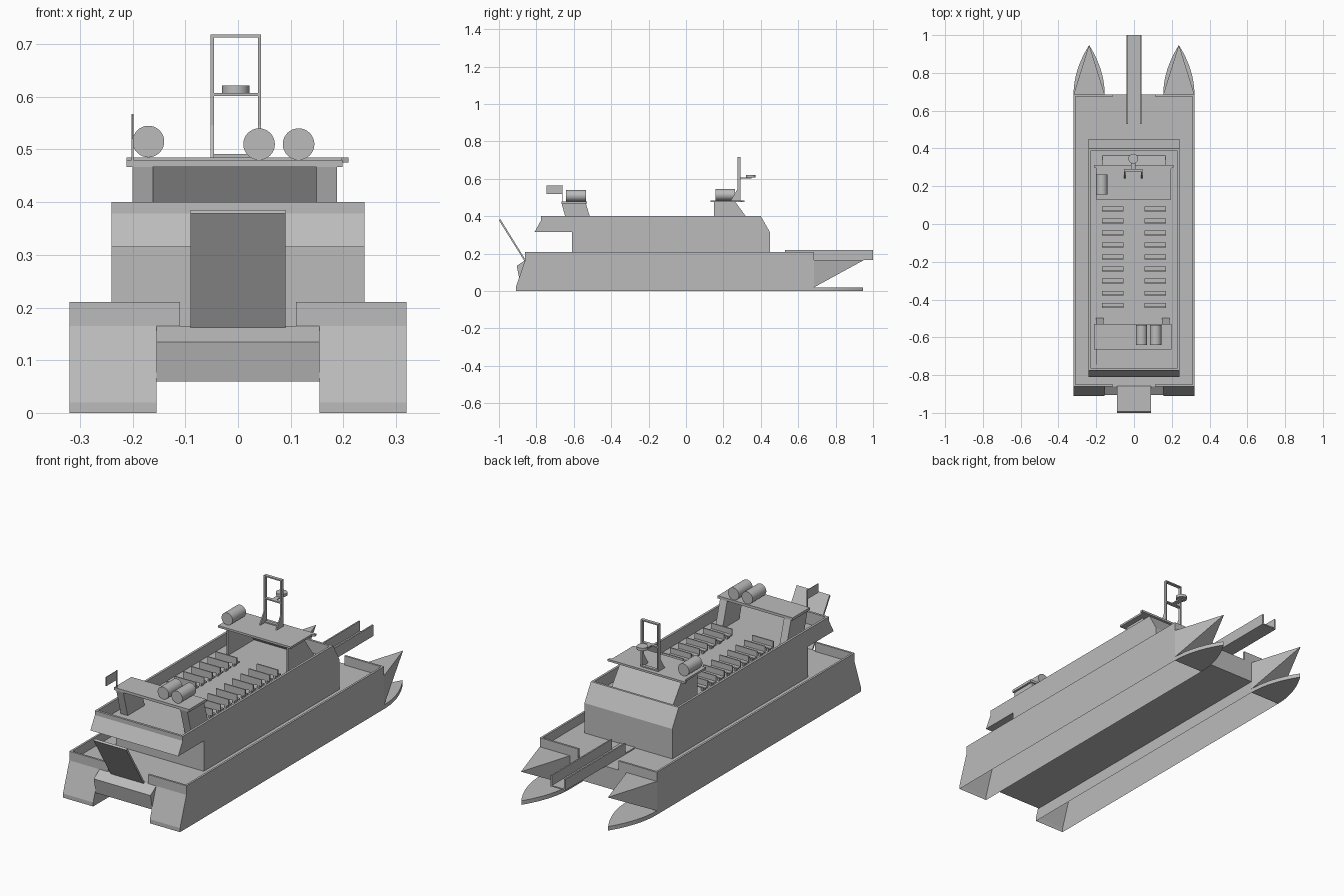
import bpy, bmesh, math
from mathutils import Vector, Matrix

if "Cube" in bpy.data.objects:
    bpy.data.objects.remove(bpy.data.objects["Cube"])

grey = bpy.data.materials.new("plain grey")
grey.diffuse_color = (0.5, 0.5, 0.5, 1)
grey.use_nodes = True
grey.node_tree.nodes["Principled BSDF"].inputs["Base Color"].default_value = grey.diffuse_color


def finish(name, bm, recalc=True):
    if recalc:
        bmesh.ops.recalc_face_normals(bm, faces=bm.faces[:])
    me = bpy.data.meshes.new(name)
    bm.to_mesh(me)
    bm.free()
    me.materials.append(grey)
    ob = bpy.data.objects.new(name, me)
    bpy.context.collection.objects.link(ob)
    return ob


def add_box(bm, x0, x1, y0, y1, z0, z1):
    m = Matrix.Translation(((x0 + x1) / 2, (y0 + y1) / 2, (z0 + z1) / 2)) @ \
        Matrix.Diagonal((x1 - x0, y1 - y0, z1 - z0, 1))
    bmesh.ops.create_cube(bm, size=1, matrix=m)


def boxes(name, items):
    bm = bmesh.new()
    for b in items:
        add_box(bm, *b)
    return finish(name, bm)


def prism_bm(pts, offset):
    """Closed prism: a flat 3D outline swept along an offset."""
    bm = bmesh.new()
    a = [bm.verts.new(p) for p in pts]
    b = [bm.verts.new(Vector(p) + Vector(offset)) for p in pts]
    bm.faces.new(a)
    bm.faces.new(b[::-1])
    n = len(pts)
    for i in range(n):
        bm.faces.new((a[i], a[(i + 1) % n], b[(i + 1) % n], b[i]))
    bmesh.ops.recalc_face_normals(bm, faces=bm.faces[:])
    return bm


def side_prism(name, yz, x0, x1):
    return finish(name, prism_bm([(x0, y, z) for y, z in yz], (x1 - x0, 0, 0)))


def cylinder(name, centre, r, length, axis='Z', n=32):
    bm = bmesh.new()
    m = Matrix.Translation(centre)
    if axis == 'Y':
        m = m @ Matrix.Rotation(math.pi / 2, 4, 'X')
    bmesh.ops.create_cone(bm, cap_ends=True, segments=n, radius1=r, radius2=r, depth=length, matrix=m)
    ob = finish(name, bm)
    bpy.context.view_layer.objects.active = ob
    ob.select_set(True)
    bpy.ops.object.shade_smooth_by_angle()
    ob.select_set(False)


# twin hulls, open underneath, with pointed bows and curved foot plates
for s, tag in ((-1, "left"), (1, "right")):
    a, b, c = 0.155 * s, 0.32 * s, 0.2375 * s
    prof = [(-0.91, 0), (-0.91, 0.02), (-0.86, 0.165), (0.685, 0.165), (0.685, 0)]
    bm = prism_bm([(a, y, z) for y, z in prof], (b - a, 0, 0))
    low = [f for f in bm.faces if all(v.co.z < 0.001 for v in f.verts)]
    bmesh.ops.delete(bm, geom=low, context='FACES')
    finish(tag + "_hull", bm, False)

    bm = bmesh.new()
    base = [bm.verts.new(p) for p in ((a, 0.685, 0.02), (b, 0.685, 0.02), (b, 0.685, 0.165), (a, 0.685, 0.165))]
    tip = bm.verts.new((c, 0.95, 0.165))
    bm.faces.new(base)
    for i in range(4):
        bm.faces.new((base[i], base[(i + 1) % 4], tip))
    finish(tag + "_bow", bm)

    n = 10
    arc = [(0.0825 * (1 - (i / n) ** 2), 0.685 + 0.262 * i / n) for i in range(n + 1)]
    out = [(c + w, y, 0) for w, y in arc] + [(c - w, y, 0) for w, y in arc[-2::-1]]
    finish(tag + "_foot_plate", prism_bm(out, (0, 0, 0.02)))

# bridge between the hulls
side_prism("bridge_deck", [(-0.86, 0.165), (-0.905, 0.135), (-0.89, 0.06), (0.685, 0.06), (0.685, 0.165)],
           -0.155, 0.155)

# main deck bulwarks, with gaps for ramp and gangway
rails = []
for s in (-1, 1):
    rails.append((min(0.31 * s, 0.32 * s), max(0.31 * s, 0.32 * s), -0.86, 0.685, 0.165, 0.21))
    x0, x1 = sorted((0.11 * s, 0.31 * s))
    rails.append((x0, x1, -0.86, -0.85, 0.165, 0.21))
    rails.append((x0, x1, 0.675, 0.685, 0.165, 0.21))
boxes("main_deck_bulwark", rails)

# stern ramp and bow gangway
side_prism("stern_ramp", [(-0.852, 0.157), (-0.862, 0.157), (-1.0, 0.378), (-0.993, 0.385)], -0.09, 0.09)
boxes("bow_gangway", [(-0.04, 0.04, 0.455, 1.0, 0.165, 0.171),
                      (-0.04, -0.033, 0.53, 1.0, 0.171, 0.22),
                      (0.033, 0.04, 0.53, 1.0, 0.171, 0.22)])

# cabin with sunken top deck
prof = [(-0.61, 0.165), (-0.61, 0.315), (-0.81, 0.315), (-0.775, 0.378), (-0.775, 0.40),
        (0.40, 0.40), (0.45, 0.313), (0.45, 0.165)]
bm = prism_bm([(-0.24, y, z) for y, z in prof], (0.48, 0, 0))
top = [f for f in bm.faces if all(v.co.z > 0.399 for v in f.verts)]
bmesh.ops.inset_region(bm, faces=top, thickness=0.016)
bmesh.ops.inset_region(bm, faces=top, thickness=0.0, depth=-0.06)
finish("cabin", bm, False)

# seat rows
for i in range(9):
    y = 0.08 - 0.0638 * i
    for s, tag in ((-1, "left"), (1, "right")):
        x0, x1 = sorted((0.055 * s, 0.17 * s))
        boxes("%s_seat_%d" % (tag, i + 1), [
            (x0, x1, y - 0.013, y + 0.013, 0.355, 0.361),
            (x0, x1, y - 0.013, y - 0.007, 0.361, 0.388),
            (x0 + 0.015, x0 + 0.025, y - 0.01, y + 0.008, 0.34, 0.355),
            (x1 - 0.025, x1 - 0.015, y - 0.01, y + 0.008, 0.34, 0.355)])

# wheelhouse, open at the back
for s, tag in ((-1, "left"), (1, "right")):
    side_prism("wheelhouse_%s_wall" % tag, [(0.15, 0.34), (0.15, 0.475), (0.265, 0.475), (0.363, 0.34)],
               0.168 * s, 0.16 * s)
side_prism("wheelhouse_front", [(0.255, 0.475), (0.265, 0.475), (0.363, 0.34), (0.353, 0.34)], -0.16, 0.16)
plan = [(-0.2, 0.13), (0.197, 0.13), (0.197, 0.295), (0.21, 0.3), (0.21, 0.312),
        (-0.212, 0.312), (-0.212, 0.3), (-0.2, 0.295)]
finish("wheelhouse_roof", prism_bm([(x, y, 0.475) for x, y in plan], (0, 0, 0.01)))

# aft arch
for x0, x1, tag in ((-0.2, -0.162, "left"), (0.149, 0.188, "right")):
    side_prism("arch_%s_leg" % tag, [(-0.665, 0.468), (-0.535, 0.468), (-0.497, 0.34), (-0.63, 0.34)], x0, x1)
boxes("arch_roof", [(-0.212, 0.198, -0.665, -0.53, 0.467, 0.48)])

# life raft drums
cylinder("forward_raft", (-0.17, 0.21, 0.515), 0.03, 0.105, 'Y')
cylinder("aft_raft_1", (0.04, -0.588, 0.51), 0.03, 0.107, 'Y')
cylinder("aft_raft_2", (0.115, -0.588, 0.51), 0.03, 0.107, 'Y')

# mast frame with base gussets and radar
boxes("mast_frame", [(-0.052, -0.046, 0.275, 0.291, 0.485, 0.718),
                     (0.038, 0.044, 0.275, 0.291, 0.485, 0.718),
                     (-0.046, 0.038, 0.275, 0.291, 0.712, 0.718),
                     (-0.046, 0.038, 0.275, 0.291, 0.601, 0.607),
                     (-0.046, 0.038, 0.275, 0.291, 0.485, 0.491)])
for x, tag in ((-0.052, "left"), (0.038, "right")):
    side_prism("mast_%s_gusset" % tag, [(0.275, 0.485), (0.275, 0.545), (0.24, 0.485)], x, x + 0.006)
boxes("radar_arm", [(-0.016, 0.008, 0.29, 0.35, 0.601, 0.607)])
cylinder("radar", (-0.004, 0.346, 0.614), 0.026, 0.014)

# flag
boxes("flag_pole", [(-0.202, -0.198, -0.664, -0.659, 0.48, 0.567)])
boxes("flag", [(-0.2015, -0.1985, -0.745, -0.662, 0.52, 0.565)])
